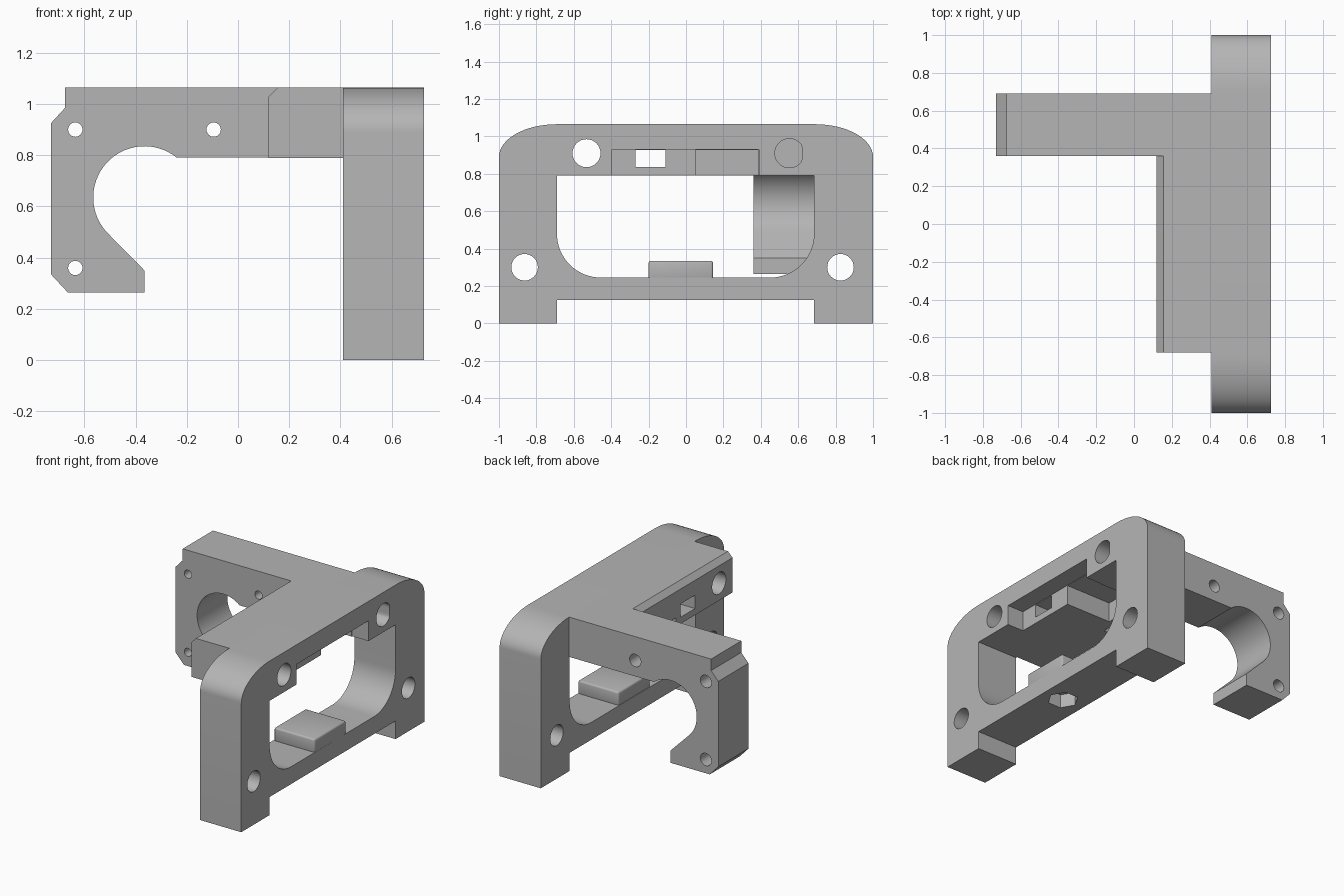
import bpy, bmesh, math
from mathutils import Vector

if "Cube" in bpy.data.objects:
    bpy.data.objects.remove(bpy.data.objects["Cube"], do_unlink=True)

grey = bpy.data.materials.new("plain grey")
grey.use_nodes = True
colour = (0.46, 0.46, 0.46, 1)
grey.diffuse_color = colour
grey.node_tree.nodes["Principled BSDF"].inputs["Base Color"].default_value = colour


def arc(cx, cz, rx, rz, start, end, steps=16):
    """Points along an elliptical arc, angles in degrees."""
    angles = [math.radians(start + (end - start) * i / steps) for i in range(steps + 1)]
    return [(cx + rx * math.cos(a), cz + rz * math.sin(a)) for a in angles]


def prism(name, points, axis, low, high):
    """Extrude a closed 2D profile along one axis."""
    place = {"x": lambda p, d: (d, p[0], p[1]),
             "y": lambda p, d: (p[0], d, p[1]),
             "z": lambda p, d: (p[0], p[1], d)}[axis]
    bm = bmesh.new()
    face = bm.faces.new([bm.verts.new(place(p, low)) for p in points])
    side = bmesh.ops.extrude_face_region(bm, geom=[face])
    shift = Vector(place((0, 0), high - low))
    bmesh.ops.translate(bm, vec=shift,
                        verts=[v for v in side["geom"] if isinstance(v, bmesh.types.BMVert)])
    bmesh.ops.recalc_face_normals(bm, faces=bm.faces)
    mesh = bpy.data.meshes.new(name)
    bm.to_mesh(mesh)
    bm.free()
    mesh.materials.append(grey)
    obj = bpy.data.objects.new(name, mesh)
    bpy.context.collection.objects.link(obj)
    return obj


def rect(a0, a1, b0, b1):
    return [(a0, b0), (a1, b0), (a1, b1), (a0, b1)]


def circle(a, b, r, sides=32):
    return arc(a, b, r, r, 0, 360, sides)[:-1]


def activate(obj):
    bpy.ops.object.select_all(action="DESELECT")
    obj.select_set(True)
    bpy.context.view_layer.objects.active = obj


def cut(obj, cutters):
    """Subtract each cutter from the part in turn."""
    activate(obj)
    for cutter in cutters:
        mod = obj.modifiers.new("cut", "BOOLEAN")
        mod.operation, mod.solver, mod.object = "DIFFERENCE", "EXACT", cutter
        bpy.ops.object.modifier_apply(modifier=mod.name)


FRONT, BACK = 0.41, 0.725
TOP, UNDER = 1.065, 0.79

# Upright frame: rounded shoulders and two feet
frame = prism("upright_frame",
              [(-1, 0), (-0.69, 0), (-0.69, 0.125), (0.685, 0.125), (0.685, 0), (1, 0)]
              + arc(0.69, 0.89, 0.31, 0.175, 0, 90)
              + arc(-0.69, 0.89, 0.31, 0.175, 90, 180), "x", FRONT, BACK)

# Crossbar with a chamfered top edge
bar = prism("crossbar", [(0.12, UNDER), (FRONT, UNDER), (FRONT, TOP), (0.155, TOP), (0.12, 1.03)],
            "y", -0.68, 0.36)

# Hooked arm with a round cradle
arm = prism("hooked_arm",
            [(-0.675, TOP), (FRONT, TOP), (FRONT, UNDER)]
            + arc(-0.365, 0.635, 0.2, 0.2, 51, 225, 32)
            + [(-0.365, 0.35), (-0.365, 0.265), (-0.665, 0.265), (-0.73, 0.335),
               (-0.73, 0.925), (-0.675, 0.985)], "y", 0.36, 0.69)

# Cutters: window, bolt holes, pockets
window = prism("window_cutter",
               [(0.685, UNDER), (-0.69, UNDER)]
               + arc(-0.455, 0.48, 0.235, 0.235, 180, 270)
               + arc(0.45, 0.48, 0.235, 0.235, 270, 360), "x", 0.3, 0.8)
lower_holes = [prism("lower_hole_cutter", circle(y, 0.3, 0.071), "x", 0.3, 0.8)
               for y in (-0.863, 0.826)]
through_hole = prism("through_hole_cutter", circle(-0.532, 0.91, 0.075), "x", 0, 0.8)
blind_hole = prism("blind_hole_cutter",
                   [(min(y, 0.62), z) for y, z in circle(0.553, 0.91, 0.078, 30)],
                   "x", 0.2, 0.8)
nut_pocket = prism("nut_pocket_cutter", circle(0.57, -0.03, 0.1, 6), "z", 0.05, 0.22)
shallow_pocket = prism("shallow_pocket_cutter", rect(-0.395, 0.39, 0.7, 0.93), "x", 0.6, 0.8)
deep_pocket = prism("deep_pocket_cutter", rect(0.05, 0.385, 0.71, 0.928), "x", 0.25, 0.79)
slot = prism("slot_cutter", rect(-0.27, -0.11, 0.835, 0.927), "x", 0, 0.78)
notch = prism("notch_cutter", rect(-0.06, 0.04, 0.75, 0.85), "x", 0, 0.2)
arm_holes = []
for x, z in ((-0.635, 0.9), (-0.635, 0.36), (-0.095, 0.9)):
    arm_holes.append(prism("arm_hole_cutter", circle(x, z, 0.028, 24), "y", 0.2, 0.8))
    arm_holes.append(prism("counterbore_cutter", circle(x, z, 0.043, 24), "y", 0.5, 0.81))

cut(frame, [window, *lower_holes, through_hole, blind_hole, nut_pocket,
            shallow_pocket, deep_pocket, slot])
cut(bar, [through_hole, deep_pocket, slot, notch])
cut(arm, [blind_hole, deep_pocket, *arm_holes])

for cutter in [window, *lower_holes, through_hole, blind_hole, nut_pocket,
               shallow_pocket, deep_pocket, slot, notch, *arm_holes]:
    bpy.data.objects.remove(cutter, do_unlink=True)

# Raised tab on the window sill, with softened top edges
tab = prism("sill_tab", rect(-0.2, 0.145, 0.235, 0.335), "x", FRONT + 0.005, BACK)
activate(tab)
bevel = tab.modifiers.new("soft_edges", "BEVEL")
bevel.width, bevel.segments = 0.012, 3
bpy.ops.object.modifier_apply(modifier=bevel.name)

for part in (frame, bar, arm, tab):
    activate(part)
    bpy.ops.object.shade_smooth_by_angle(angle=math.radians(30))
